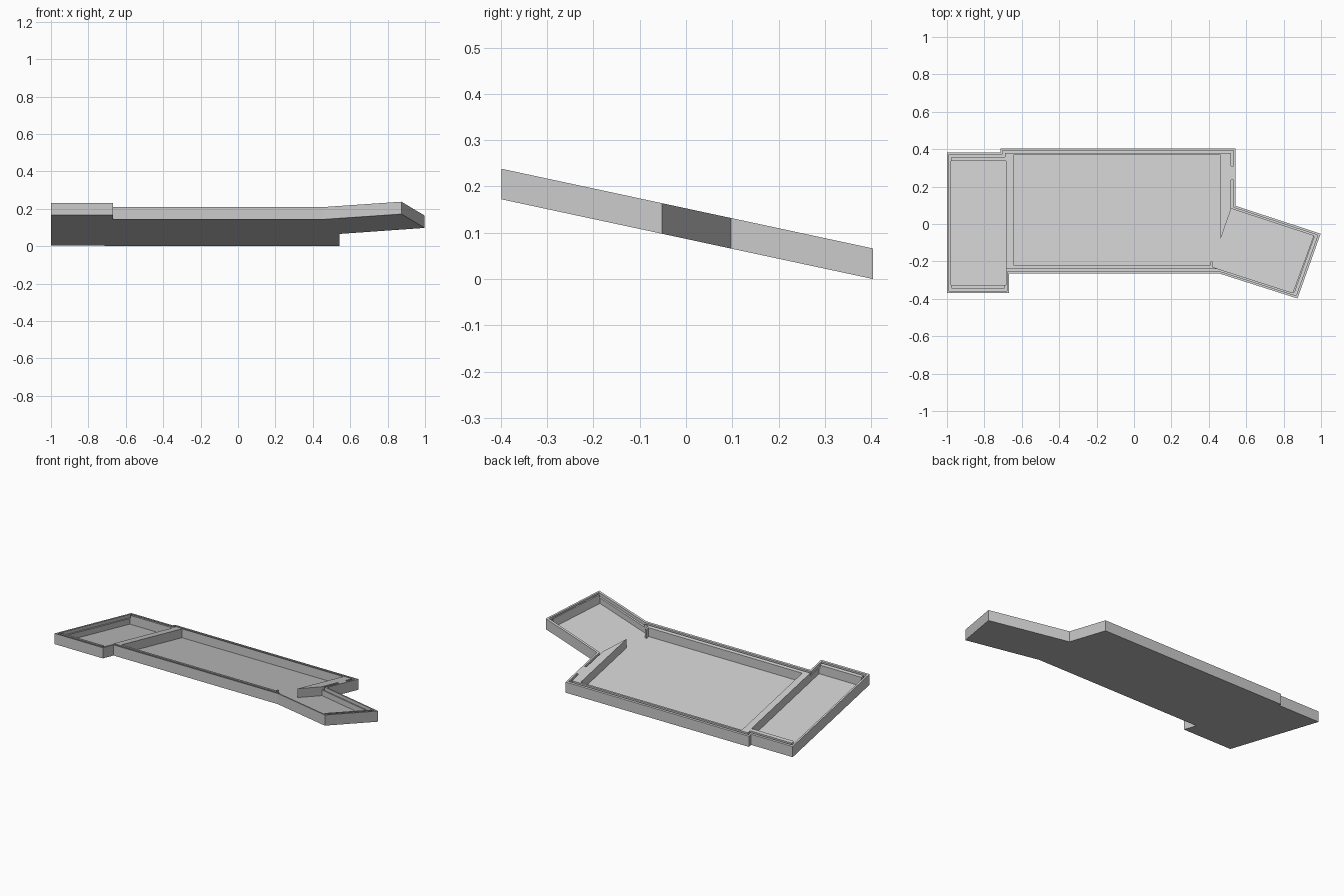
import bpy
import bmesh
from mathutils import Vector

cube = bpy.data.objects.get("Cube")
if cube:
    bpy.data.objects.remove(cube, do_unlink=True)

HEIGHT, FLOOR, GROOVE_DEPTH = 0.066, 0.011, 0.02
SLOPE, LIFT = 0.2145, 0.0868

grey = bpy.data.materials.new("plain_grey")
grey.use_nodes = True
grey.diffuse_color = (0.6, 0.6, 0.6, 1)
grey.node_tree.nodes["Principled BSDF"].inputs["Base Color"].default_value = (0.6, 0.6, 0.6, 1)


def prism(name, points, low, high):
    """Extrude a plan outline vertically, sloping down towards the back."""
    bm = bmesh.new()

    def ring(h):
        return [bm.verts.new((x, y, LIFT - SLOPE * y + h)) for x, y in points]

    bottom, top = ring(low), ring(high)
    bm.faces.new(bottom)
    bm.faces.new(top)
    for i in range(len(points)):
        j = (i + 1) % len(points)
        bm.faces.new((bottom[i], bottom[j], top[j], top[i]))
    bmesh.ops.recalc_face_normals(bm, faces=bm.faces)
    mesh = bpy.data.meshes.new(name)
    bm.to_mesh(mesh)
    bm.free()
    mesh.materials.append(grey)
    obj = bpy.data.objects.new(name, mesh)
    bpy.context.scene.collection.objects.link(obj)
    return obj


def inset(points, d):
    """Move a counter-clockwise outline inwards with mitred corners."""
    result = []
    for i, p in enumerate(points):
        p = Vector(p)
        before = (p - Vector(points[i - 1])).normalized()
        after = (Vector(points[(i + 1) % len(points)]) - p).normalized()
        n1, n2 = Vector((-before.y, before.x)), Vector((-after.y, after.x))
        result.append(p + (n1 + n2) * d / (1 + n1.dot(n2)))
    return result


def carve(obj, cutter):
    cutter.hide_render = True
    mod = obj.modifiers.new(cutter.name, "BOOLEAN")
    mod.operation = "DIFFERENCE"
    mod.solver = "EXACT"
    mod.object = cutter
    graph = bpy.context.evaluated_depsgraph_get()
    mesh = bpy.data.meshes.new_from_object(obj.evaluated_get(graph))
    obj.modifiers.clear()
    obj.data = mesh
    bpy.data.objects.remove(cutter, do_unlink=True)


# Case outline, starting and ending at the port gap in the right-hand edge
outline = [
    (0.543, 0.31), (0.543, 0.404), (-0.715, 0.404), (-0.715, 0.383),
    (-1.0, 0.383), (-1.0, -0.37), (-0.668, -0.37), (-0.668, -0.265),
    (0.457, -0.265), (0.874, -0.398), (0.998, -0.052), (0.543, 0.097),
    (0.543, 0.235),
]
case = prism("case_tray", outline, 0, HEIGHT)

# Main well joined to the angled side well
main_well = [
    (-0.643, -0.22), (0.41, -0.22), (0.41, -0.2), (0.42, -0.2),
    (0.42, -0.23), (0.848, -0.368), (0.96, -0.063), (0.52, 0.082),
    (0.463, -0.08), (0.463, 0.37), (-0.643, 0.37),
]
carve(case, prism("main_well", main_well, FLOOR, HEIGHT * 2))

# Narrow end well
end_well = [(-0.978, -0.325), (-0.685, -0.325), (-0.685, 0.337), (-0.978, 0.337)]
carve(case, prism("end_well", end_well, FLOOR, HEIGHT * 2))

# Thin groove around the rim, left open at the port gap
groove = inset(outline, 0.012) + inset(outline, 0.025)[::-1]
carve(case, prism("rim_groove", groove, HEIGHT - GROOVE_DEPTH, HEIGHT * 2))
